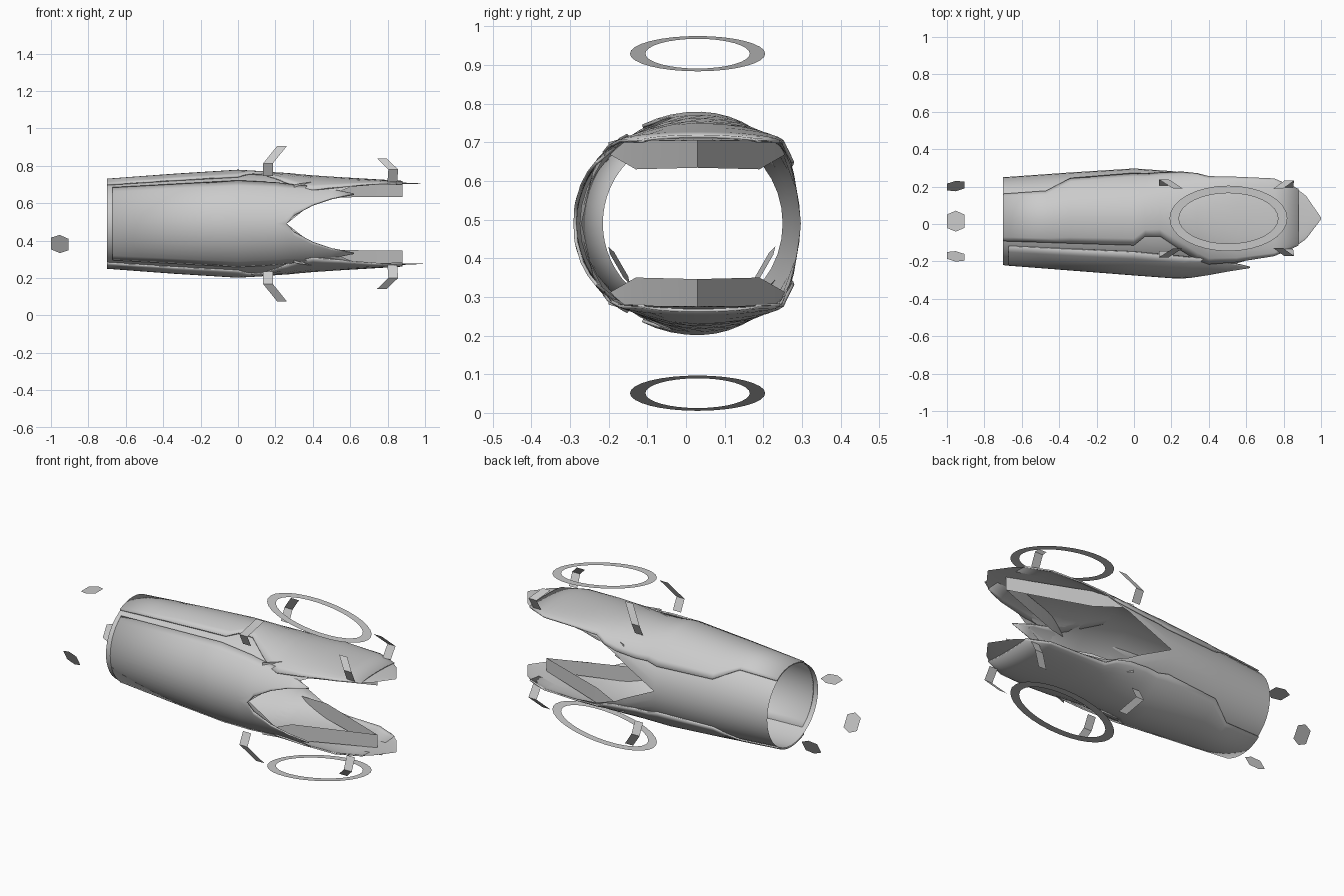
import bpy, bmesh, math
from mathutils import Vector

if "Cube" in bpy.data.objects:
    bpy.data.objects.remove(bpy.data.objects["Cube"])

CY, CZ = 0.03, 0.49          # long axis of the sleeve runs along x here
grey = bpy.data.materials.new("plain grey")
grey.diffuse_color = (0.6, 0.6, 0.6, 1)
grey.use_nodes = True
grey.node_tree.nodes["Principled BSDF"].inputs["Base Color"].default_value = grey.diffuse_color


def make(name, grids, faces=None, thick=0.0, angle=30):
    """Build one object from point grids (rows of equal length) or loose polygons."""
    bm = bmesh.new()
    for g in grids:
        rows = [[bm.verts.new(p) for p in r] for r in g]
        for a, b in zip(rows, rows[1:]):
            for i in range(len(a) - 1):
                bm.faces.new((a[i], a[i + 1], b[i + 1], b[i]))
    for poly in faces or []:
        bm.faces.new([bm.verts.new(p) for p in poly])
    bmesh.ops.remove_doubles(bm, verts=bm.verts, dist=0.0005)
    bmesh.ops.recalc_face_normals(bm, faces=bm.faces)
    # keep the shell pointing away from the axis
    out = 0
    for f in bm.faces:
        c = f.calc_center_median()
        out += f.calc_area() * f.normal.dot(c - Vector((c.x, CY, CZ)))
    if out < 0:
        bmesh.ops.reverse_faces(bm, faces=bm.faces)
    me = bpy.data.meshes.new(name)
    bm.to_mesh(me)
    bm.free()
    me.materials.append(grey)
    me.shade_smooth()
    me.set_sharp_from_angle(angle=math.radians(angle))
    ob = bpy.data.objects.new(name, me)
    bpy.context.collection.objects.link(ob)
    if thick:
        m = ob.modifiers.new("thickness", 'SOLIDIFY')
        m.thickness = thick
        m.offset = -1
    return ob


def flip(grid):
    return [[(x, y, 2 * CZ - z) for x, y, z in r] for r in grid]


def both(name, grid, **kw):
    make("upper_" + name, [grid], **kw)
    make("lower_" + name, [flip(grid)], **kw)


def lerp_table(table, x):
    for a, b in zip(table, table[1:]):
        if x <= b[0]:
            f = max(0, (x - a[0]) / (b[0] - a[0]))
            return [p + (q - p) * f for p, q in zip(a, b)]
    return table[-1]


# Sleeve stations: x, front edge y, z, back edge y, z, crown z
STATIONS = [
    (-0.70, -0.22, 0.49, 0.25, 0.49, 0.722), (-0.35, -0.245, 0.49, 0.275, 0.49, 0.748),
    (0.00, -0.268, 0.49, 0.297, 0.49, 0.770), (0.20, -0.275, 0.49, 0.283, 0.59, 0.758),
    (0.26, -0.27, 0.49, 0.275, 0.625, 0.753), (0.40, -0.245, 0.60, 0.255, 0.68, 0.740),
    (0.55, -0.21, 0.665, 0.247, 0.698, 0.730), (0.62, -0.19, 0.695, 0.245, 0.70, 0.726),
    (0.75, -0.17, 0.70, 0.238, 0.70, 0.718), (0.85, -0.13, 0.702, 0.205, 0.702, 0.712),
    (0.92, -0.08, 0.703, 0.15, 0.703, 0.708), (1.00, 0.025, 0.704, 0.035, 0.704, 0.705)]


def section(x, t, off=0.0):
    """Point on the upper shell; t runs 0 (back edge) to 180 (front edge)."""
    _, ym, zm, yp, zp, zt = lerp_table(STATIONS, x)
    a = math.radians(t)
    ye, ze = (yp, zp) if t <= 90 else (ym, zm)
    c, s = abs(math.cos(a)), math.sin(a)
    d = math.copysign(off, ye - CY)
    return (x, CY + (ye - CY + d) * c, ze + (zt - ze + off) * s)


# Main sleeve with pointed tongues above and below
xs = [s[0] for s in STATIONS]
shell = [[section(x, t) for t in range(0, 181, 10)] for x in xs]
make("sleeve", [shell, flip(shell)], angle=35)

# Raised crown plates: x, start angle at the back, end angle at the front
CROWN = [(-0.70, 55, 118), (-0.47, 53, 118), (-0.34, 32, 118), (0.0, 28, 118),
         (0.06, 28, 108), (0.14, 22, 108), (0.26, 10, 125), (0.34, 5, 140),
         (0.40, 15, 150), (0.55, 10, 160), (0.75, 10, 165), (0.88, 10, 170)]
crown = []
for x, a, b in CROWN:
    crown.append([section(x, a + (b - a) * i / 12, 0.009) for i in range(13)])
both("crown_plate", crown, thick=0.008)

# Raised front cheek plate, forked into two points: x, inner z, outer z, y radius, z radius
CHEEK = [(-0.67, 0.49, 0.685, 0.238, 0.238), (0.0, 0.49, 0.722, 0.290, 0.284),
         (0.20, 0.49, 0.712, 0.305, 0.280), (0.26, 0.49, 0.705, 0.306, 0.276),
         (0.30, 0.535, 0.70, 0.308, 0.272), (0.40, 0.59, 0.69, 0.312, 0.262),
         (0.50, 0.625, 0.675, 0.318, 0.255), (0.62, 0.649, 0.652, 0.325, 0.25)]
cheek = []
for x, zl, zu, ry, rz in CHEEK:
    row = []
    for i in range(9):
        z = zl + (zu - zl) * i / 8
        row.append((x, 0.015 - ry * math.sqrt(1 - ((z - CZ) / rz) ** 2), z))
    cheek.append(row)
make("cheek_plate", [cheek, flip(cheek)], thick=0.008, angle=35)

# Upright prow walls inside the tongues
PROW = [(0.22, 0.26, 0.67, 0.69), (0.44, 0.19, 0.63, 0.72), (0.88, 0.03, 0.634, 0.710),
        (0.44, -0.13, 0.63, 0.72), (0.30, -0.20, 0.67, 0.70)]
both("prow_wall", [[(x, y, lo), (x, y, hi)] for x, y, lo, hi in PROW])

# Floating tilted oval rings
ring = []
for i in range(33):
    a = 2 * math.pi * i / 32
    row = []
    for rx, ry in ((0.315, 0.175), (0.265, 0.135)):
        x, y = 0.505 + rx * math.cos(a), CY + ry * math.sin(a)
        row.append((x, y, 0.929 - 0.145 * (x - 0.505)))
    ring.append(row)
both("oval_ring", ring)

# Bent ribbon brackets around each ring
BRACKETS = {"rear": [(0.16, -0.145, 0.745), (0.16, -0.178, 0.812), (0.235, -0.13, 0.905)],
            "fore": [(0.825, -0.135, 0.712), (0.83, -0.172, 0.78), (0.77, -0.128, 0.838)]}
for label, path in BRACKETS.items():
    for side, s in (("front", 1), ("back", -1)):
        strip = [[(x + d, CY + s * (y - CY), z) for d in (-0.026, 0.026)] for x, y, z in path]
        both(f"{label}_{side}_bracket", strip, angle=20)

# Three loose hexagonal plates spaced around the narrow end
HEX = [(-1.0, 0.036), (-1.0, -0.036), (-0.953, -0.056),
       (-0.907, -0.036), (-0.907, 0.036), (-0.953, 0.056)]
for k in range(3):
    a = math.radians(90 + 120 * k)
    pts = []
    for x, w in HEX:
        r = 0.217 + 0.13 * (x + 0.953)
        pts.append((x, 0.015 + r * math.cos(a) - w * math.sin(a),
                    CZ + r * math.sin(a) + w * math.cos(a)))
    make(f"hex_plate_{k + 1}", [], faces=[pts])
